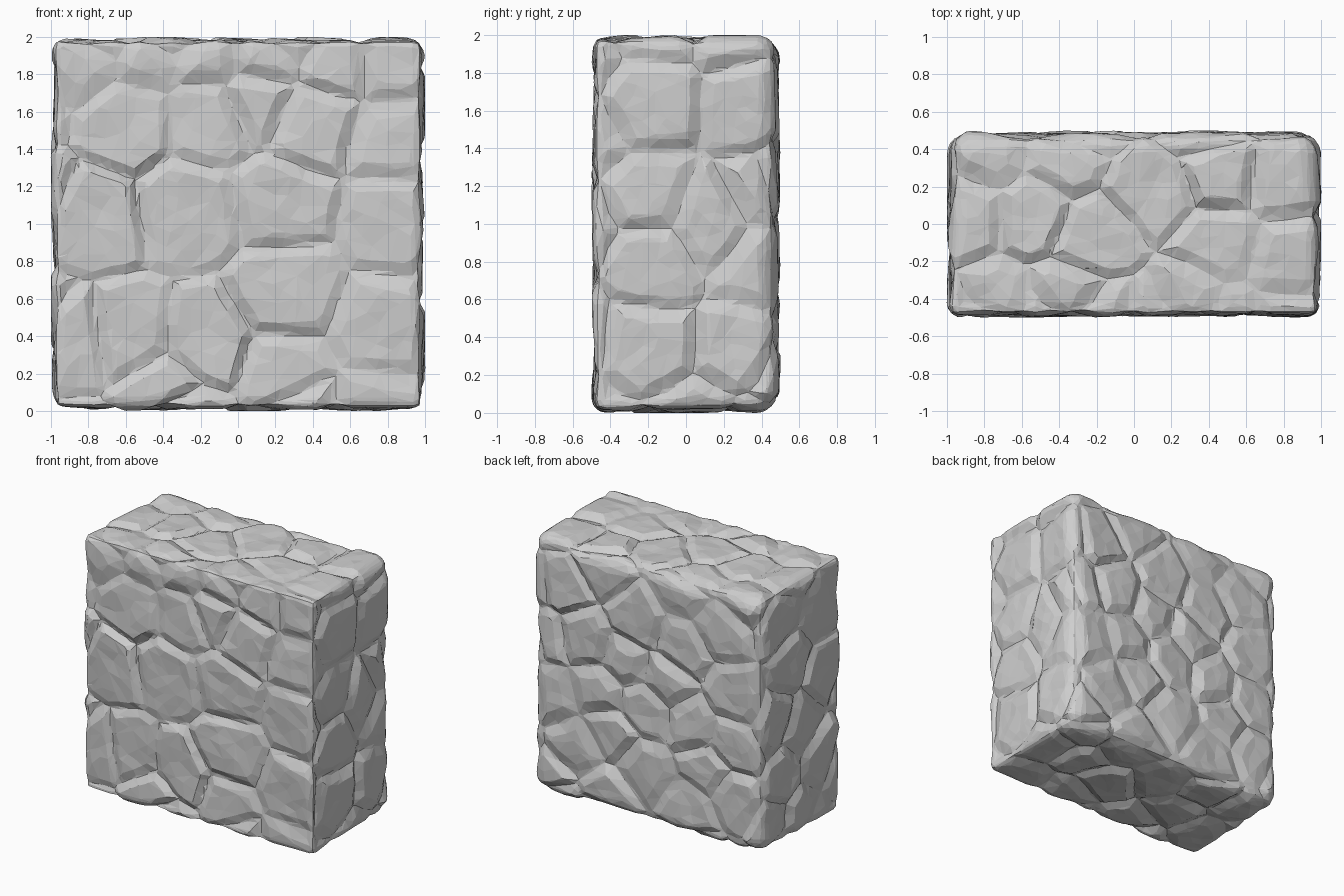
import bpy, bmesh, random
from mathutils import Vector, noise, kdtree

random.seed(7)
if "Cube" in bpy.data.objects:
    bpy.data.objects.remove(bpy.data.objects["Cube"], do_unlink=True)

HALF = Vector((1.0, 0.5, 1.0))
DEPTH = 0.042

# Stone centres on each face of the block
front = [(-.6, 1.57), (-.14, 1.58), (-.78, 1.03), (-.26, 1.07), (.22, 1.12), (.4, 1.54),
         (.84, 1.45), (.84, 1.0), (.76, .42), (.26, .63), (.25, .2), (-.18, .36),
         (-.58, .4), (-.9, .36), (-.5, 1.9), (.15, 1.9), (.5, 1.9), (.82, 1.9),
         (-.82, 1.88), (-.4, .1), (-.15, 1.9), (.1, 1.68)]
back = [(.54, 1.3), (.4, .92), (-.3, 1.46), (-.75, 1.2), (.62, .42), (.84, .8), (.04, .88),
        (.04, .44), (-.36, .86), (-.74, .38), (-.36, .2), (.36, .12), (-.74, .8), (.1, 1.56),
        (.72, 1.66), (-.6, 1.66), (.9, 1.2), (.85, .15), (.4, 1.88), (-.3, 1.88),
        (.18, 1.2), (-.15, 1.14), (-.5, .55), (.3, .62)]
left_side = [(-.2, 1.65), (-.22, 1.14), (-.18, .79), (-.2, .35), (.36, 1.62), (.42, 1.14),
             (.38, .8), (.28, .32), (.14, 1.0)]
right_side = [(-.25, 1.65), (.2, 1.75), (.1, 1.35), (-.3, 1.15), (.3, 1.0), (-.05, .85),
              (-.28, .5), (.2, .5), (0, .15), (.35, .2)]
top = [(-.87, .05), (-.54, .06), (-.38, .34), (-.2, -.06), (.08, .17), (.45, -.1), (.48, .28),
       (.82, .25), (.85, -.2), (.3, -.42), (-.35, -.4), (-.72, -.42), (-.78, .38)]
bottom = [(-x, y) for x, y in top]

seeds = [Vector((x, -.5, z - 1)) for x, z in front]
seeds += [Vector((x, .5, z - 1)) for x, z in back]
seeds += [Vector((1, y, z - 1)) for y, z in left_side]
seeds += [Vector((-1, y, z - 1)) for y, z in right_side]
seeds += [Vector((x, y, 1)) for x, y in top]
seeds += [Vector((x, y, -1)) for x, y in bottom]
tilts = [Vector([random.uniform(-.05, .05) for _ in range(3)]) for _ in seeds]
sinks = [random.uniform(0, .014) for _ in seeds]
widths = [random.uniform(.05, .1) for _ in seeds]

tree = kdtree.KDTree(len(seeds))
for i, s in enumerate(seeds):
    tree.insert(s, i)
tree.balance()


def carve(p):
    """Depth below the block face: tilted stone plates with bevelled joints."""
    q = p + noise.noise_vector(p * 2.5) * .03
    (s1, i, _), *others = tree.find_n(q, 8)
    edge = min((q - (s1 + s2) / 2).dot((s1 - s2).normalized()) for s2, _, _ in others)
    plate = max(0, min(1, edge / widths[i]))
    joint = (1 - plate) * DEPTH * (.9 + .35 * noise.noise(p * 2))
    rough = .012 * noise.noise(p * 4) + .005 * noise.noise(p * 11)
    return max(0, plate * (sinks[i] + tilts[i].dot(q - s1)) + joint + rough + .006)


# Dense block, its edges rounder towards the back and carved less than its faces
bm = bmesh.new()
bmesh.ops.create_cube(bm, size=2)
bmesh.ops.subdivide_edges(bm, edges=bm.edges[:], cuts=79, use_grid_fill=True)
for v in bm.verts:
    p = Vector([a * h for a, h in zip(v.co, HALF)])
    radius = .11 + .06 * p.y
    inner = Vector([max(radius - h, min(h - radius, a)) for a, h in zip(p, HALF)])
    n = (p - inner).normalized()
    p = inner + n * radius
    v.co = p - n * carve(p) * max(map(abs, n)) ** 2
    v.co.z += HALF.z
mesh = bpy.data.meshes.new("stone_block")
bm.to_mesh(mesh)
bm.free()
block = bpy.data.objects.new("stone_block", mesh)
bpy.context.collection.objects.link(block)

# Chiselled facets
facets = block.modifiers.new("Chiselled facets", 'DECIMATE')
facets.ratio = .1

# Plain grey stone
stone = bpy.data.materials.new("grey_stone")
stone.use_nodes = True
colour = (.62, .62, .62, 1)
stone.diffuse_color = colour
stone.node_tree.nodes["Principled BSDF"].inputs["Base Color"].default_value = colour
mesh.materials.append(stone)
